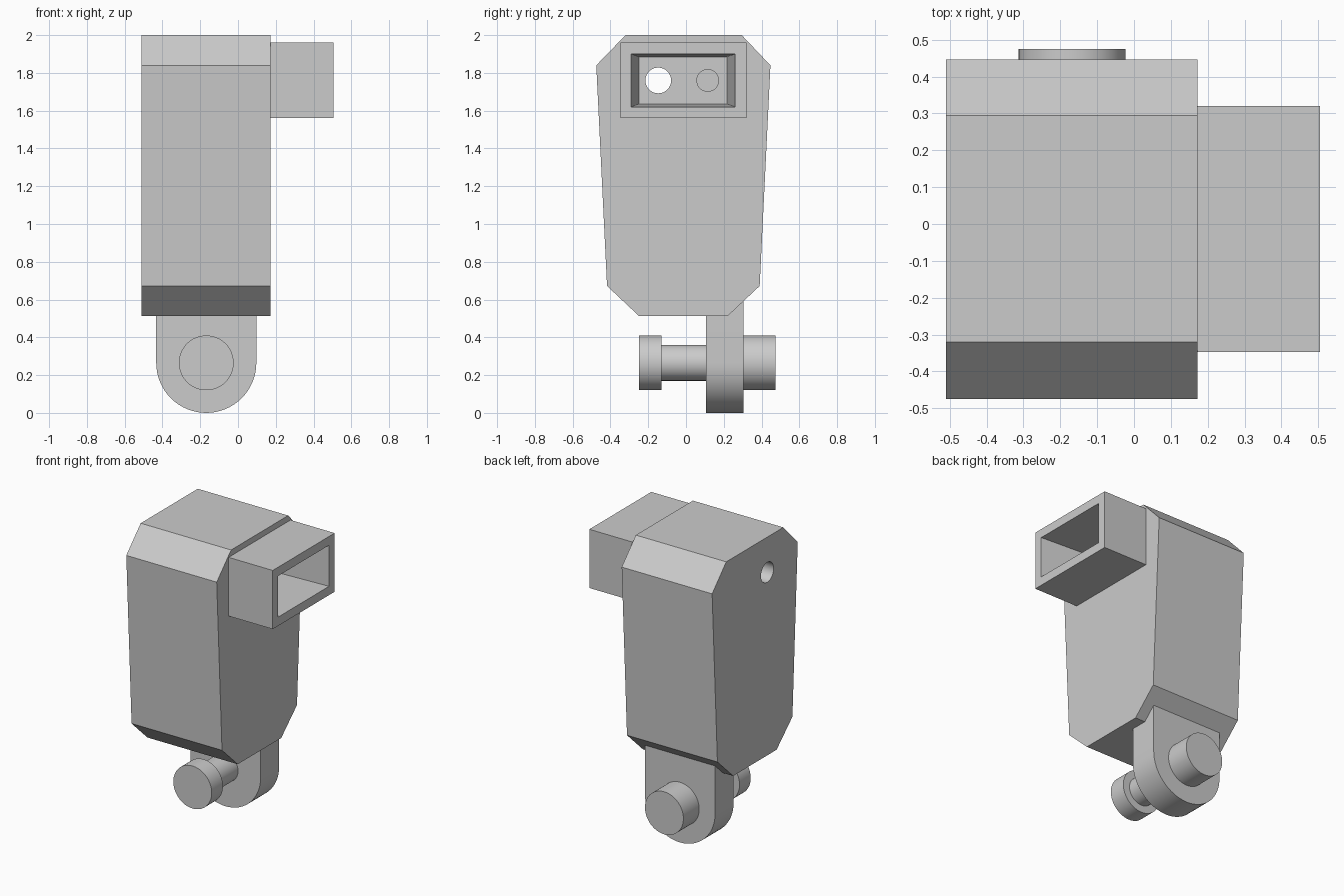
import bpy, bmesh, math
from mathutils import Matrix

default = bpy.data.objects.get("Cube")
if default:
    bpy.data.objects.remove(default, do_unlink=True)

# Single plain grey finish
grey = bpy.data.materials.new("plain grey")
grey.use_nodes = True
colour = (0.6, 0.6, 0.6, 1)
grey.diffuse_color = colour
grey.node_tree.nodes["Principled BSDF"].inputs["Base Color"].default_value = colour


def finish(name, bm):
    bmesh.ops.recalc_face_normals(bm, faces=bm.faces)
    mesh = bpy.data.meshes.new(name)
    bm.to_mesh(mesh)
    bm.free()
    mesh.materials.append(grey)
    obj = bpy.data.objects.new(name, mesh)
    bpy.context.collection.objects.link(obj)
    return obj


def select(obj):
    bpy.ops.object.select_all(action="DESELECT")
    obj.select_set(True)
    bpy.context.view_layer.objects.active = obj


def smooth(obj):
    select(obj)
    bpy.ops.object.shade_smooth_by_angle(angle=math.radians(30))
    return obj


def prism(name, points, offset):
    """Extrude a closed outline of 3D points along an offset."""
    bm = bmesh.new()
    face = bm.faces.new([bm.verts.new(p) for p in points])
    new = bmesh.ops.extrude_face_region(bm, geom=[face], use_keep_orig=True)
    verts = [g for g in new["geom"] if isinstance(g, bmesh.types.BMVert)]
    bmesh.ops.translate(bm, verts=verts, vec=offset)
    return finish(name, bm)


def cylinder(name, axis, radius, start, end, a, b):
    """Cylinder along X or Y; a, b are its remaining two coordinates."""
    mid = (start + end) / 2
    centre = (mid, a, b) if axis == "Y" else (a, mid, b)
    if axis == "X":
        turn, centre = Matrix.Rotation(math.pi / 2, 4, "Y"), (mid, a, b)
    else:
        turn, centre = Matrix.Rotation(math.pi / 2, 4, "X"), (a, mid, b)
    bm = bmesh.new()
    bmesh.ops.create_cone(bm, cap_ends=True, segments=64, radius1=radius,
                          radius2=radius, depth=end - start,
                          matrix=Matrix.Translation(centre) @ turn)
    return smooth(finish(name, bm))


# Tapered housing with chamfered top and bottom edges
left, right = -0.51, 0.172
outline = [(-0.32, 2), (0.295, 2), (0.447, 1.84), (0.39, 0.672),
           (0.22, 0.512), (-0.248, 0.512), (-0.418, 0.672), (-0.475, 1.84)]
housing = prism("housing", [(left, y, z) for y, z in outline], (right - left, 0, 0))

# Cable hole right through the housing
cutter = cylinder("hole_cutter", "X", 0.068, -0.7, 0.4, -0.147, 1.76)
cutter.hide_render = True
cut = housing.modifiers.new("hole", "BOOLEAN")
cut.operation, cut.solver, cut.object = "DIFFERENCE", "EXACT", cutter
select(housing)
bpy.ops.object.modifier_apply(modifier=cut.name)
bpy.data.objects.remove(cutter, do_unlink=True)
smooth(housing)

# Side socket: rectangular sleeve whose opening narrows inward
tip = 0.505
outer = (-0.347, 0.32, 1.56, 1.96)
mouth = (-0.29, 0.26, 1.62, 1.90)
floor = (-0.248, 0.217, 1.635, 1.885)
bm = bmesh.new()
rings = []
for x, (y0, y1, z0, z1) in ((right, outer), (tip, outer), (tip, mouth), (right, floor)):
    rings.append([bm.verts.new((x, y, z))
                  for y, z in ((y0, z0), (y1, z0), (y1, z1), (y0, z1))])
for ring, following in zip(rings, rings[1:] + rings[:1]):
    for i in range(4):
        j = (i + 1) % 4
        bm.faces.new((ring[i], ring[j], following[j], following[i]))
finish("side_socket", bm)

# Contact pin on the socket floor
cylinder("socket_pin", "X", 0.06, 0.15, 0.19, 0.115, 1.76)

# Rounded hanging lug
cx, cz, radius = -0.168, 0.265, 0.265
steps = 32
arc = [(cx + radius * math.cos(math.pi + math.pi * i / steps), 0.105,
        cz + radius * math.sin(math.pi + math.pi * i / steps)) for i in range(steps + 1)]
top = [(cx + radius, 0.105, 0.62), (cx - radius, 0.105, 0.62)]
smooth(prism("lug", arc + top, (0, 0.2, 0)))

# Axle through the lug with a head at each end
cylinder("rear_axle_head", "Y", 0.145, 0.3, 0.475, cx, cz)
cylinder("axle_shaft", "Y", 0.095, -0.14, 0.12, cx, cz)
cylinder("front_axle_head", "Y", 0.145, -0.25, -0.13, cx, cz)
